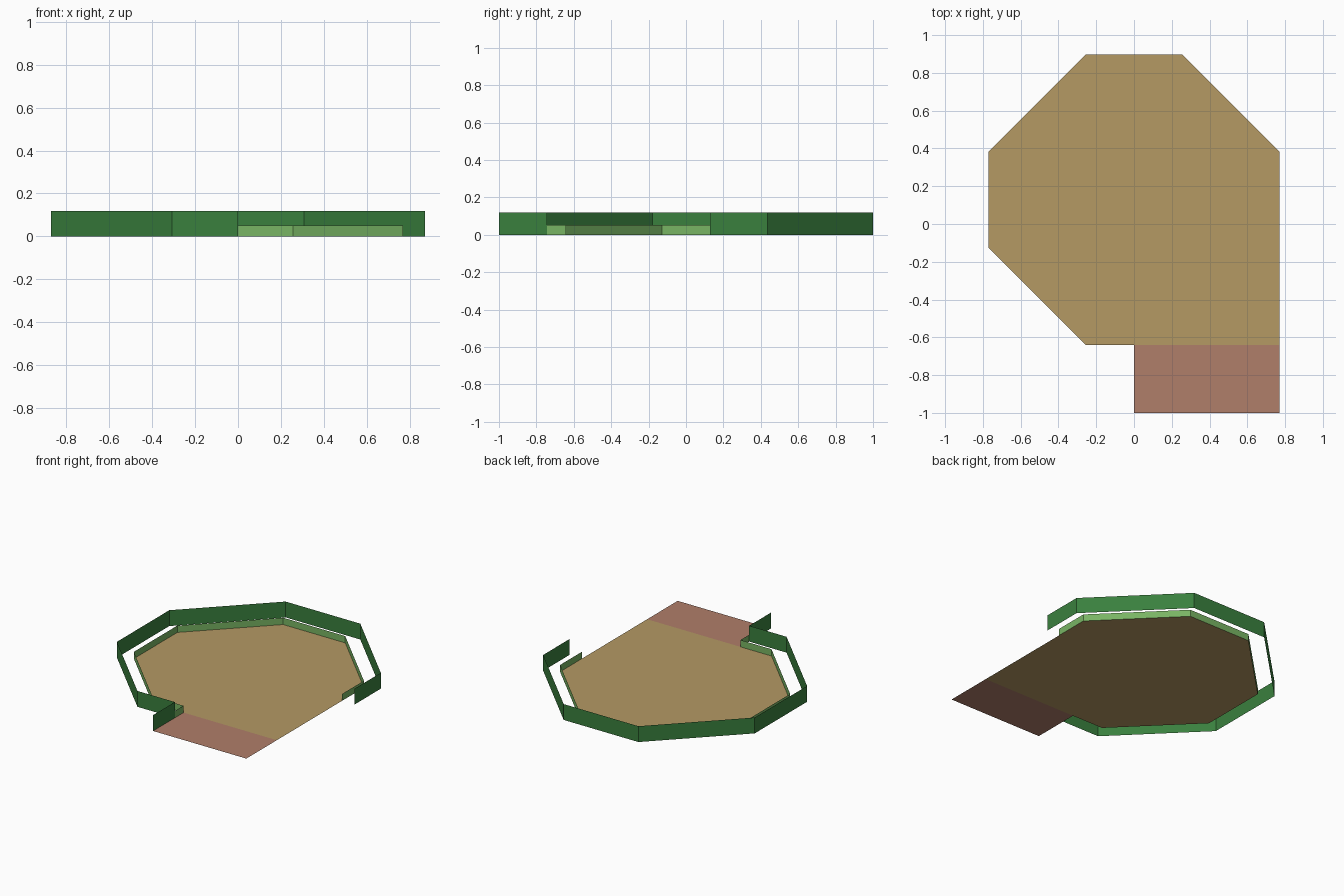
import bpy
import bmesh

if "Cube" in bpy.data.objects:
    bpy.data.objects.remove(bpy.data.objects["Cube"])

CY = 0.128  # centre of the octagonal ring in y


def material(name, rgb):
    m = bpy.data.materials.new(name)
    m.diffuse_color = (*rgb, 1.0)
    m.use_nodes = True
    m.node_tree.nodes["Principled BSDF"].inputs["Base Color"].default_value = m.diffuse_color
    return m


def add_object(name, bm, mat):
    mesh = bpy.data.meshes.new(name)
    bm.to_mesh(mesh)
    bm.free()
    mesh.materials.append(mat)
    obj = bpy.data.objects.new(name, mesh)
    bpy.context.collection.objects.link(obj)
    return obj


def sheet(name, outline, mat):
    """Flat single-face panel on the ground, facing up."""
    bm = bmesh.new()
    face = bm.faces.new([bm.verts.new((x, y, 0)) for x, y in outline])
    face.normal_update()
    if face.normal.z < 0:
        face.normal_flip()
    add_object(name, bm, mat)


def ribbon(name, path, height, mat):
    """Thin upright strip following an open path."""
    bm = bmesh.new()
    pairs = [(bm.verts.new((x, y, 0)), bm.verts.new((x, y, height))) for x, y in path]
    for (a, b), (c, d) in zip(pairs, pairs[1:]):
        bm.faces.new((a, c, d, b))
    add_object(name, bm, mat)


def ring(r, h):
    """Three-quarter octagon from the right side round to the front middle."""
    return [(r, CY), (r, CY + h), (h, CY + r), (-h, CY + r), (-r, CY + h),
            (-r, CY - h), (-h, CY - r), (0, CY - r)]


R_IN, H_IN = 0.769, 0.256     # curb and floor edge
R_OUT, H_OUT = 0.872, 0.308   # outer wall
inner, outer = ring(R_IN, H_IN), ring(R_OUT, H_OUT)
front = CY - R_IN

# Floor and the entry strip in front of it
sheet("floor", inner + [(R_IN, front)], material("tan", (0.46, 0.32, 0.127)))
sheet("entry_strip", [(0, -1), (R_IN, -1), (R_IN, front), (0, front)],
      material("clay", (0.434, 0.209, 0.144)))

# Low inner curb, with a short return to the outer wall
ribbon("inner_curb", inner + [(0, CY - R_OUT)], 0.051,
       material("light_green", (0.19, 0.46, 0.127)))

# Tall outer wall, with a return along the entry strip
ribbon("outer_wall", outer + [(0, -1)], 0.118,
       material("dark_green", (0.042, 0.216, 0.048)))
